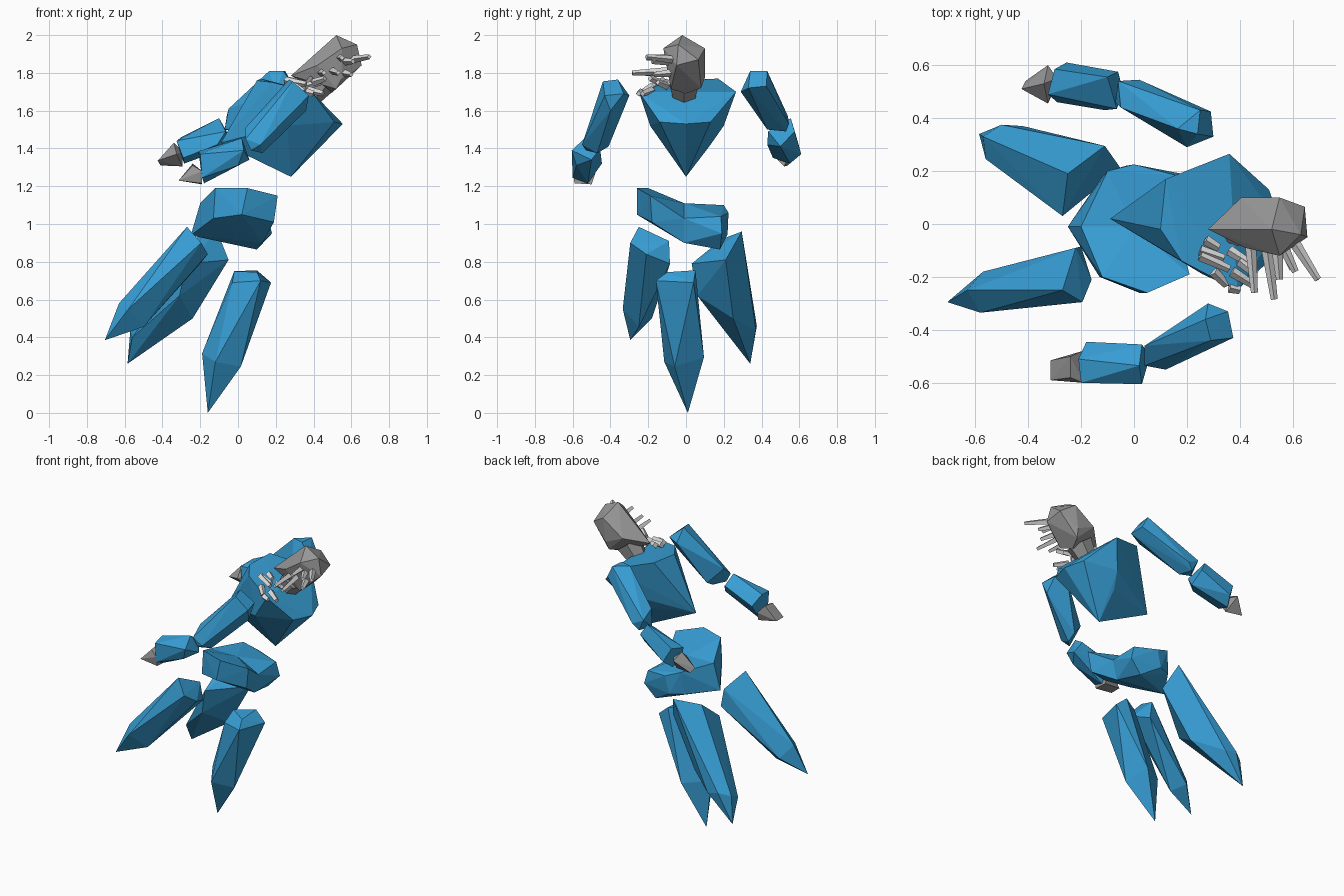
import bpy, bmesh
from mathutils import Vector


def mat(name, r, g, b):
    m = bpy.data.materials.new(name)
    m.diffuse_color = (r, g, b, 1)
    return m


BLUE = mat("blue crystal", 0.038, 0.34, 0.66)
GREY = mat("grey stone", 0.31, 0.31, 0.31)
PALE = mat("pale bone", 0.72, 0.72, 0.72)


def finish(name, bm, material):
    bmesh.ops.recalc_face_normals(bm, faces=bm.faces)
    me = bpy.data.meshes.new(name)
    bm.to_mesh(me)
    bm.free()
    me.materials.append(material)
    ob = bpy.data.objects.new(name, me)
    bpy.context.collection.objects.link(ob)


def add_hull(bm, corners):
    """Add the convex hull of some corner points to a mesh."""
    verts = [bm.verts.new(c) for c in corners]
    res = bmesh.ops.convex_hull(bm, input=verts)
    junk = {g for g in res["geom_interior"] + res["geom_unused"]
            if isinstance(g, bmesh.types.BMVert)}
    bmesh.ops.delete(bm, geom=list(junk), context='VERTS')


def chunk(name, material, *corners):
    """Faceted rock: one convex hull."""
    bm = bmesh.new()
    add_hull(bm, corners)
    finish(name, bm, material)


def bent_chunk(name, material, left, seam, right):
    """Two hulls joined at a shared section, with the inner wall removed."""
    bm = bmesh.new()
    add_hull(bm, left + seam)
    add_hull(bm, right + seam)
    bmesh.ops.remove_doubles(bm, verts=bm.verts, dist=0.0005)
    on_seam = {v for v in bm.verts if any((v.co - Vector(s)).length < 0.001 for s in seam)}
    wall = [f for f in bm.faces if all(v in on_seam for v in f.verts)]
    bmesh.ops.delete(bm, geom=wall, context='FACES')
    finish(name, bm, material)


def spike(name, material, base, tip, r0, r1, sides=4):
    """Tapered prism from base to tip."""
    a, b = Vector(base), Vector(tip)
    bm = bmesh.new()
    bmesh.ops.create_cone(bm, cap_ends=True, segments=sides,
                          radius1=r0, radius2=r1, depth=(b - a).length)
    bm.transform((b - a).to_track_quat('Z', 'Y').to_matrix().to_4x4())
    bmesh.ops.translate(bm, verts=bm.verts, vec=(a + b) / 2)
    finish(name, bm, material)


# Torso: leaning wedge with a keel at the front
chunk("torso", BLUE,
      (0.36, 0.265, 1.70), (0.39, -0.25, 1.70), (0.12, 0.17, 1.77), (0.18, -0.14, 1.75),
      (0.10, -0.02, 1.76), (-0.09, 0.02, 1.43), (0.51, 0.13, 1.54), (0.51, -0.14, 1.54),
      (0.555, 0, 1.53), (0.30, 0.20, 1.52), (0.26, -0.19, 1.52), (0.27, 0.13, 1.42),
      (0.28, 0, 1.25))

# Pelvis: two wings meeting at a bend in the middle
bent_chunk("pelvis", BLUE,
           [(-0.12, -0.20, 1.19), (0.05, -0.26, 1.19), (0.21, -0.19, 1.15),
            (0.19, -0.18, 1.01), (0.02, -0.26, 1.05), (-0.13, -0.20, 1.03)],
           [(-0.20, -0.01, 1.11), (0.0, -0.01, 1.11), (0.16, -0.01, 1.03),
            (0.13, -0.01, 0.90), (-0.25, -0.01, 0.94)],
           [(-0.10, 0.20, 1.10), (0.0, 0.225, 1.06), (0.155, 0.185, 1.04),
            (0.18, 0.19, 0.95), (0.10, 0.18, 0.865), (-0.03, 0.22, 0.945),
            (-0.12, 0.18, 0.95)])

# Three pointed leg shards
chunk("middle_leg", BLUE,
      (-0.02, -0.02, 0.75), (0.10, 0.05, 0.755), (0.10, -0.10, 0.745), (0.175, 0.04, 0.69),
      (0.12, -0.16, 0.70), (-0.03, -0.10, 0.69), (-0.19, 0, 0.315), (0.015, -0.06, 0.245),
      (-0.03, 0.095, 0.295), (-0.12, -0.115, 0.27), (-0.16, 0.01, 0.0))
chunk("front_side_leg", BLUE,
      (-0.27, -0.25, 0.985), (-0.22, -0.09, 0.91), (-0.16, -0.21, 0.84), (-0.195, -0.295, 0.90),
      (-0.20, -0.085, 0.79), (-0.63, -0.25, 0.58), (-0.58, -0.335, 0.55), (-0.57, -0.18, 0.50),
      (-0.50, -0.25, 0.455), (-0.705, -0.295, 0.385))
chunk("back_side_leg", BLUE,
      (-0.11, 0.295, 0.96), (-0.05, 0.21, 0.81), (-0.27, 0.03, 0.79), (-0.25, 0.19, 0.92),
      (-0.57, 0.33, 0.44), (-0.50, 0.375, 0.46), (-0.42, 0.37, 0.44), (-0.31, 0.06, 0.62),
      (-0.56, 0.245, 0.40), (-0.24, 0.25, 0.50), (-0.585, 0.34, 0.26))

# Front arm
chunk("front_upper_arm", BLUE,
      (0.27, -0.36, 1.765), (0.29, -0.44, 1.755), (0.28, -0.30, 1.68), (0.355, -0.33, 1.69),
      (0.375, -0.43, 1.68), (0.36, -0.40, 1.60), (0.04, -0.46, 1.51), (0.04, -0.535, 1.45),
      (0.12, -0.55, 1.42), (0.13, -0.47, 1.375), (0.07, -0.53, 1.39), (0.13, -0.41, 1.41))
chunk("front_forearm", BLUE,
      (0.02, -0.535, 1.455), (0.03, -0.605, 1.39), (0.06, -0.50, 1.34), (0.03, -0.455, 1.40),
      (0.0, -0.58, 1.31), (-0.20, -0.60, 1.37), (-0.21, -0.51, 1.385), (-0.18, -0.445, 1.32),
      (-0.18, -0.52, 1.215), (-0.19, -0.60, 1.245))
chunk("front_hand", GREY,
      (-0.315, -0.515, 1.23), (-0.315, -0.59, 1.23), (-0.24, -0.50, 1.32), (-0.24, -0.58, 1.31),
      (-0.195, -0.48, 1.27), (-0.19, -0.60, 1.28), (-0.19, -0.59, 1.215), (-0.19, -0.50, 1.21))

# Back arm
chunk("back_upper_arm", BLUE,
      (0.165, 0.36, 1.81), (0.25, 0.43, 1.81), (0.24, 0.34, 1.81), (0.29, 0.425, 1.73),
      (0.30, 0.33, 1.72), (0.20, 0.29, 1.70), (-0.06, 0.54, 1.57), (-0.05, 0.44, 1.61),
      (-0.07, 0.46, 1.50), (0.02, 0.545, 1.53), (0.0, 0.43, 1.50), (-0.02, 0.53, 1.49))
chunk("back_forearm", BLUE,
      (-0.10, 0.555, 1.56), (-0.06, 0.575, 1.49), (-0.065, 0.435, 1.49), (-0.04, 0.50, 1.41),
      (-0.11, 0.43, 1.42), (-0.325, 0.49, 1.44), (-0.30, 0.585, 1.46), (-0.255, 0.61, 1.37),
      (-0.285, 0.55, 1.32), (-0.29, 0.46, 1.35))
chunk("back_hand", GREY,
      (-0.425, 0.51, 1.335), (-0.41, 0.54, 1.31), (-0.34, 0.53, 1.43), (-0.325, 0.60, 1.39),
      (-0.325, 0.455, 1.37), (-0.295, 0.52, 1.305), (-0.29, 0.55, 1.385))

# Head and neck
chunk("head", GREY,
      (0.52, -0.02, 2.0), (0.63, -0.04, 1.95), (0.645, 0.065, 1.87), (0.655, -0.05, 1.84),
      (0.405, 0.10, 1.83), (0.55, 0.10, 1.93), (0.55, -0.12, 1.93), (0.42, -0.09, 1.84),
      (0.28, -0.02, 1.785), (0.53, 0.10, 1.775), (0.55, -0.09, 1.77), (0.52, 0.08, 1.72),
      (0.52, -0.08, 1.715), (0.49, 0, 1.69), (0.40, 0, 1.72))
spike("neck", GREY, (0.37, -0.01, 1.67), (0.43, -0.01, 1.75), 0.065, 0.085, 6)

# Long bristles growing out of the face
for i, (base, tip) in enumerate([
        ((0.60, -0.06, 1.87), (0.695, -0.21, 1.885)),
        ((0.56, -0.08, 1.86), (0.61, -0.18, 1.86)),
        ((0.50, -0.08, 1.81), (0.53, -0.285, 1.80)),
        ((0.54, -0.09, 1.88), (0.55, -0.21, 1.88)),
        ((0.44, -0.07, 1.80), (0.455, -0.26, 1.80)),
        ((0.56, -0.07, 1.80), (0.60, -0.17, 1.79))]):
    spike(f"long_bristle_{i + 1}", PALE, base, tip, 0.022, 0.013)

# Short loose bristles below the chin
for i, (base, tip) in enumerate([
        ((0.25, -0.10, 1.75), (0.34, -0.13, 1.74)),
        ((0.27, -0.06, 1.76), (0.32, -0.09, 1.75)),
        ((0.36, -0.10, 1.73), (0.44, -0.15, 1.75)),
        ((0.25, -0.12, 1.76), (0.36, -0.17, 1.74)),
        ((0.30, -0.18, 1.73), (0.35, -0.23, 1.70)),
        ((0.37, -0.18, 1.71), (0.45, -0.23, 1.69)),
        ((0.40, -0.14, 1.75), (0.46, -0.19, 1.77)),
        ((0.36, -0.24, 1.70), (0.40, -0.25, 1.69))]):
    spike(f"short_bristle_{i + 1}", PALE, base, tip, 0.02, 0.015)
